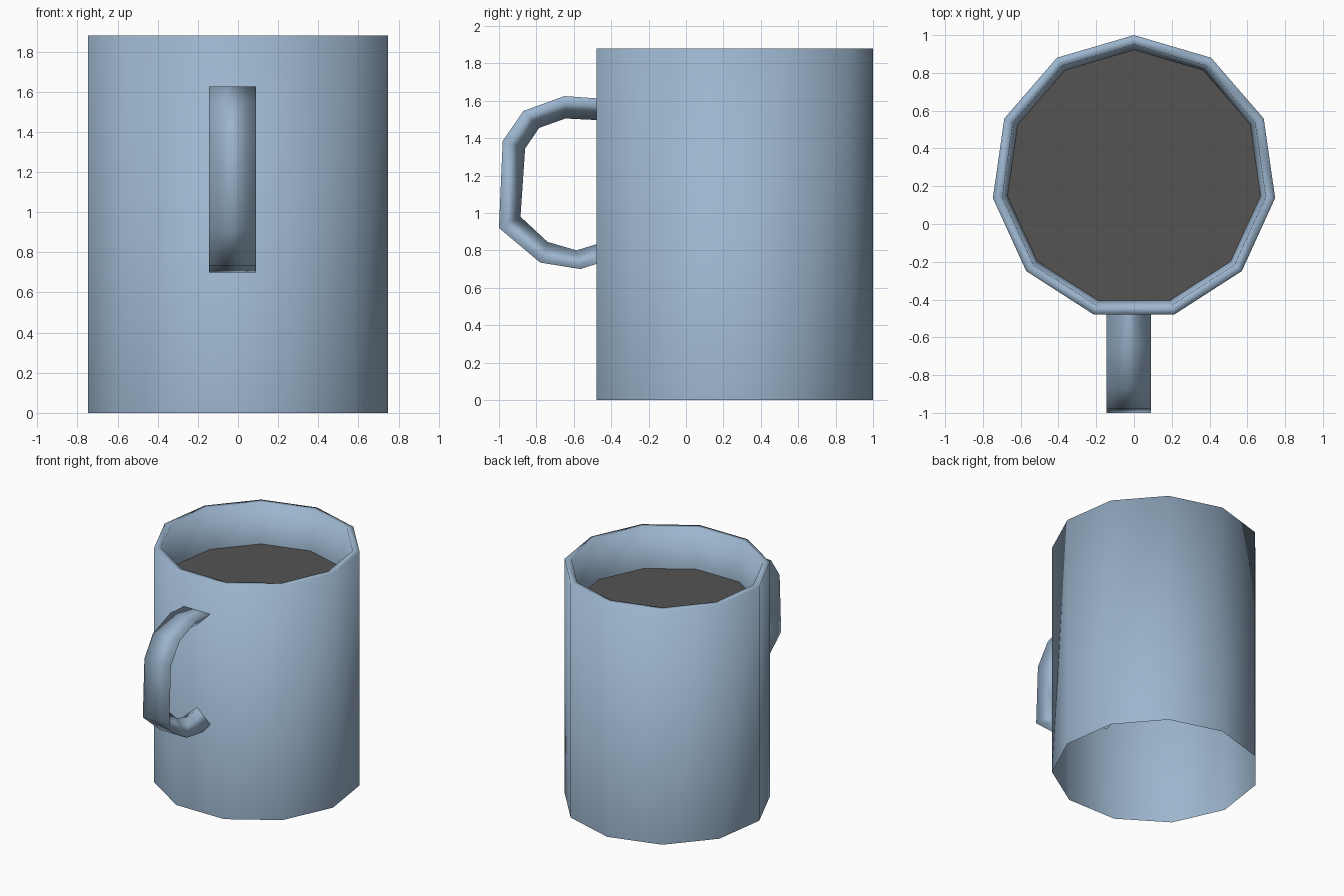
import bpy, bmesh
from math import sin, cos, tau

old = bpy.data.objects.get("Cube")
if old:
    bpy.data.objects.remove(old, do_unlink=True)

SIDES = 11
CENTRE_Y = 0.245


def material(name, rgb):
    mat = bpy.data.materials.new(name)
    mat.use_nodes = True
    mat.diffuse_color = (*rgb, 1)
    mat.node_tree.nodes["Principled BSDF"].inputs["Base Color"].default_value = (*rgb, 1)
    return mat


def add_object(name, bm, mat, smooth=True):
    for face in bm.faces:
        face.smooth = smooth
    mesh = bpy.data.meshes.new(name)
    bm.to_mesh(mesh)
    bm.free()
    mesh.materials.append(mat)
    obj = bpy.data.objects.new(name, mesh)
    bpy.context.collection.objects.link(obj)
    return obj


def ring(bm, radius, z):
    # counter-clockwise polygon with one corner at the back
    return [bm.verts.new((-radius * sin(tau * i / SIDES),
                          CENTRE_Y + radius * cos(tau * i / SIDES), z))
            for i in range(SIDES)]


def bridge(bm, a, b):
    n = len(a)
    for i in range(n):
        k = (i + 1) % n
        bm.faces.new((a[i], a[k], b[k], b[i]))


blue = material("pale blue glaze", (0.33, 0.46, 0.61))
dark = material("dark drink", (0.09, 0.088, 0.086))

# Mug wall: open underneath, over the rim and down to the drink
bm = bmesh.new()
profile = [(0.755, 0.0), (0.755, 1.88), (0.704, 1.88), (0.677, 1.56)]
rings = [ring(bm, r, z) for r, z in profile]
for a, b in zip(rings, rings[1:]):
    bridge(bm, a, b)
add_object("mug_wall", bm, blue)

# Drink surface
bm = bmesh.new()
bm.faces.new(ring(bm, 0.677, 1.56))
add_object("drink", bm, dark, smooth=False)

# Handle: triangular section, flat side outward and ridge inward
outer = [(-0.44, 1.61), (-0.65, 1.625), (-0.87, 1.545), (-0.98, 1.385),
         (-1.0, 0.92), (-0.78, 0.735), (-0.565, 0.70), (-0.44, 0.74)]
inner = [(-0.44, 1.495), (-0.645, 1.505), (-0.785, 1.455), (-0.86, 1.345),
         (-0.885, 0.98), (-0.74, 0.845), (-0.585, 0.80), (-0.44, 0.845)]
bm = bmesh.new()
sections = []
for (oy, oz), (iy, iz) in zip(outer, inner):
    sections.append([bm.verts.new(p) for p in
                     ((-0.145, oy, oz), (0.09, oy, oz), (-0.0275, iy, iz))])
for a, b in zip(sections, sections[1:]):
    bridge(bm, a, b)
bmesh.ops.recalc_face_normals(bm, faces=bm.faces)
add_object("handle", bm, blue)
